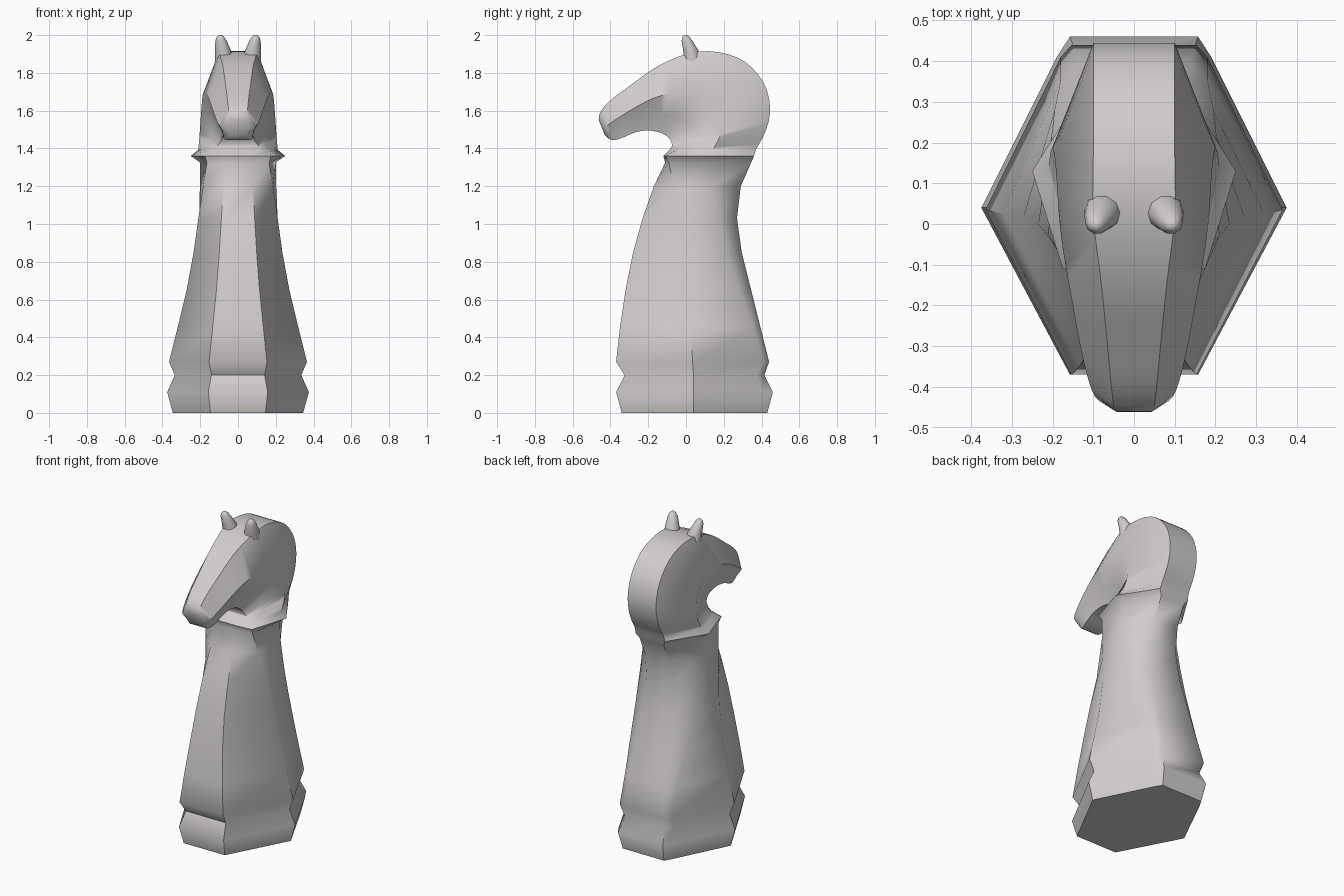
import bpy, bmesh, math
from mathutils import Vector

stone = bpy.data.materials.new("light grey stone")
stone.diffuse_color = (0.64, 0.61, 0.61, 1)


def finish(name, bm, angle):
    bmesh.ops.recalc_face_normals(bm, faces=bm.faces[:])
    me = bpy.data.meshes.new(name)
    bm.to_mesh(me)
    bm.free()
    me.materials.append(stone)
    me.shade_smooth()
    me.set_sharp_from_angle(angle=math.radians(angle))
    ob = bpy.data.objects.new(name, me)
    bpy.context.collection.objects.link(ob)
    return ob


def mirrored(half):
    """Close a right-hand half section with its left-hand mirror."""
    return half + [(-x, y, z) for x, y, z in reversed(half)]


def smooth_rows(rows, steps):
    """Catmull-Rom interpolation between rows of numbers."""
    out = []
    for i in range(len(rows) - 1):
        p0, p1, p2 = rows[max(i - 1, 0)], rows[i], rows[i + 1]
        p3 = rows[min(i + 2, len(rows) - 1)]
        for k in range(steps):
            t = k / steps
            out.append([0.5 * (2 * b + (c - a) * t + (2 * a - 5 * b + 4 * c - d) * t * t
                               + (3 * b - a - 3 * c + d) * t ** 3)
                        for a, b, c, d in zip(p0, p1, p2, p3)])
    return out + [list(rows[-1])]


def loft(bm, sections):
    rings = [[bm.verts.new(p) for p in s] for s in sections]
    for a, b in zip(rings, rings[1:]):
        for i in range(len(a)):
            j = (i + 1) % len(a)
            bm.faces.new((a[i], a[j], b[j], b[i]))
    bm.faces.new(rings[0])
    bm.faces.new(rings[-1])


# foot, body and collar: z, front y, back y, side ridge x y, rear ridge x y
body = [
    (0.00, -0.34, 0.43, 0.345, 0.04, 0.17, 0.39),
    (0.11, -0.37, 0.46, 0.375, 0.04, 0.19, 0.41),
    (0.20, -0.325, 0.415, 0.335, 0.04, 0.17, 0.37),
    (0.27, -0.37, 0.44, 0.365, 0.035, 0.18, 0.41),
    (0.45, -0.35, 0.395, 0.32, 0.025, 0.18, 0.355),
    (0.65, -0.32, 0.345, 0.272, 0.015, 0.195, 0.28),
    (0.85, -0.28, 0.295, 0.235, 0.0, 0.203, 0.215),
    (1.03, -0.23, 0.27, 0.21, -0.03, 0.205, 0.17),
    (1.20, -0.17, 0.29, 0.185, -0.065, 0.202, 0.14),
    (1.325, -0.11, 0.345, 0.165, -0.09, 0.20, 0.135),
    (1.36, -0.12, 0.36, 0.175, -0.11, 0.25, 0.13),
]
sections = []
for z, f, b, sx, sy, rx, ry in body:
    sections.append(mirrored([(0.42 * sx, f, z), (sx, sy, z), (rx, ry, z),
                              (0.42 * max(sx, rx), b, z)]))

# head curling forward: inner y z, outer y z, half widths cheek / inner / outer
head = [
    (-0.09, 1.39, 0.37, 1.395, 0.21, 0.11, 0.10),
    (-0.075, 1.41, 0.425, 1.50, 0.205, 0.11, 0.10),
    (-0.075, 1.425, 0.445, 1.62, 0.20, 0.10, 0.10),
    (-0.08, 1.44, 0.41, 1.75, 0.195, 0.09, 0.10),
    (-0.09, 1.455, 0.31, 1.86, 0.19, 0.085, 0.10),
    (-0.11, 1.47, 0.17, 1.91, 0.185, 0.08, 0.10),
    (-0.14, 1.485, 0.02, 1.905, 0.175, 0.08, 0.10),
    (-0.20, 1.495, -0.15, 1.835, 0.155, 0.08, 0.08),
    (-0.27, 1.485, -0.30, 1.73, 0.135, 0.08, 0.065),
    (-0.34, 1.455, -0.405, 1.65, 0.115, 0.075, 0.055),
    (-0.395, 1.445, -0.455, 1.59, 0.095, 0.06, 0.048),
    (-0.43, 1.47, -0.462, 1.55, 0.065, 0.045, 0.038),
]
for i, (iy, iz, oy, oz, cw, iw, ow) in enumerate(smooth_rows(head, 3)):
    inner, cheek = Vector((iw, iy, iz)), Vector((cw, (iy + oy) / 2, (iz + oz) / 2))
    hollow = inner.lerp(cheek, min(0.15 + 0.07 * i, 0.45))
    # neck stays full near the collar, the cheek above it is slightly hollow
    hollow.x = max(0.17 - 0.007 * i, 0) if i < 5 else hollow.x * 0.95
    sections.append(mirrored([tuple(inner), tuple(hollow), tuple(cheek), (ow, oy, oz)]))

bm = bmesh.new()
loft(bm, sections)
finish("horse_piece_body", bm, 50)

# ears: small leaning tapered horns, mirrored
for side, label in ((-1, "left"), (1, "right")):
    bm = bmesh.new()
    rings = []
    for z, y, x, r in ((1.86, 0.035, 0.072, 0.049), (1.92, 0.025, 0.08, 0.042),
                       (1.97, 0.005, 0.09, 0.03), (1.99, 0.0, 0.093, 0.02),
                       (2.0, -0.002, 0.093, 0.009)):
        rings.append([Vector((side * x + r * math.cos(a), y + r * math.sin(a), z))
                      for a in (math.tau * k / 10 for k in range(10))])
    loft(bm, rings)
    finish(label + "_ear", bm, 60)
